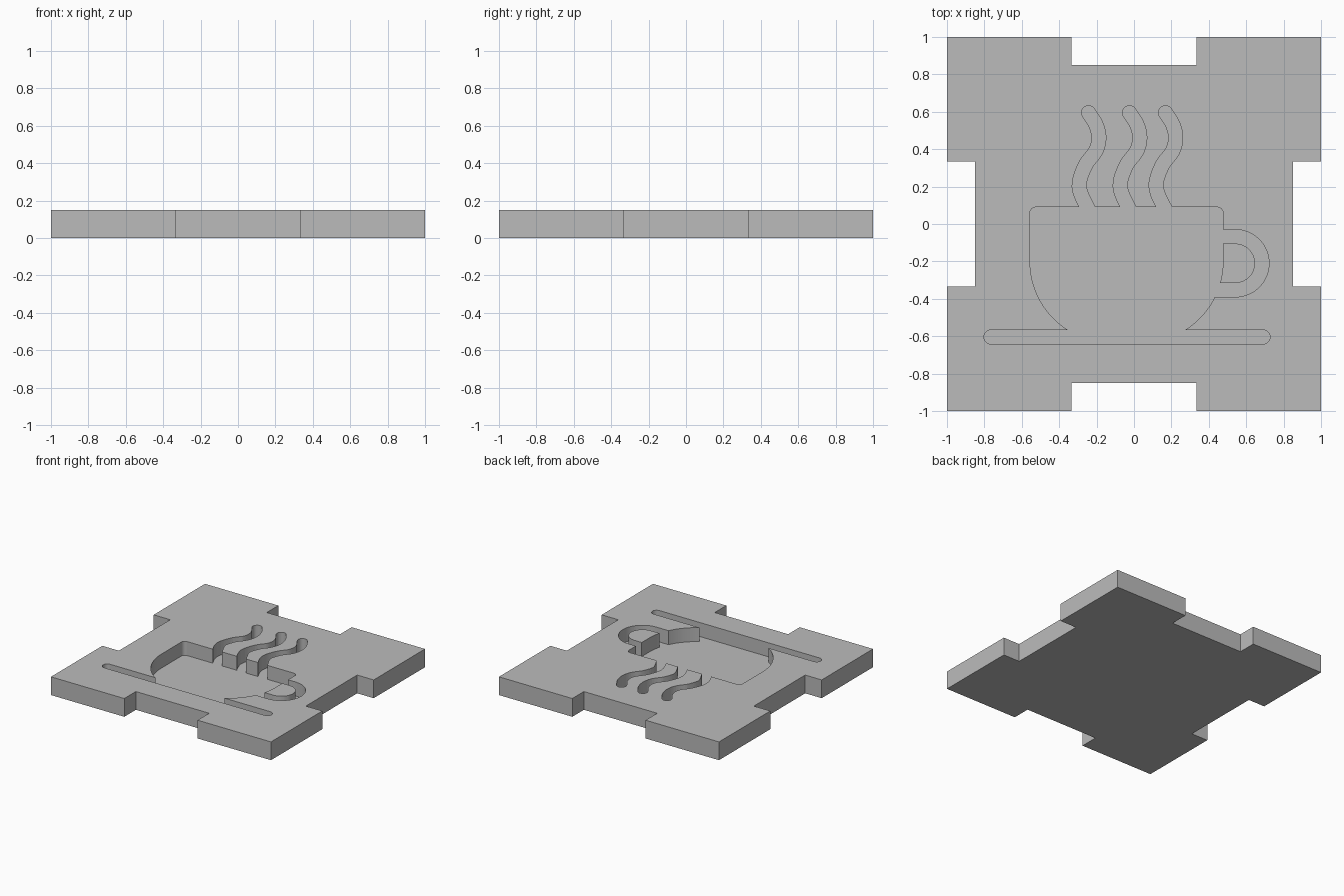
import bpy
import bmesh
from math import cos, sin, pi, atan2
from mathutils import Vector

THICK, FLOOR, ABOVE = 0.15, 0.035, 0.25
GROOVE = 0.075

if "Cube" in bpy.data.objects:
    bpy.data.objects.remove(bpy.data.objects["Cube"])

grey = bpy.data.materials.new("plain grey")
grey.use_nodes = True
grey.diffuse_color = (0.5, 0.5, 0.5, 1)
grey.node_tree.nodes["Principled BSDF"].inputs["Base Color"].default_value = (0.5, 0.5, 0.5, 1)


def prism(name, outline, z0, z1):
    """Extrude a flat outline into a solid."""
    bm = bmesh.new()
    face = bm.faces.new([bm.verts.new((p[0], p[1], z0)) for p in outline])
    ext = bmesh.ops.extrude_face_region(bm, geom=[face], use_keep_orig=True)
    top = [v for v in ext["geom"] if isinstance(v, bmesh.types.BMVert)]
    bmesh.ops.translate(bm, verts=top, vec=(0, 0, z1 - z0))
    bmesh.ops.recalc_face_normals(bm, faces=bm.faces)
    mesh = bpy.data.meshes.new(name)
    bm.to_mesh(mesh)
    bm.free()
    mesh.materials.append(grey)
    obj = bpy.data.objects.new(name, mesh)
    bpy.context.collection.objects.link(obj)
    return obj


def arc(cx, cy, r, a0, a1, n):
    """Points along a circular arc."""
    steps = [a0 + (a1 - a0) * i / n for i in range(n + 1)]
    return [Vector((cx + r * cos(a), cy + r * sin(a))) for a in steps]


def smooth_path(pts, n=6):
    """Catmull-Rom curve through the points."""
    pts = [Vector(p) for p in pts]
    ext = [2 * pts[0] - pts[1]] + pts + [2 * pts[-1] - pts[-2]]
    out = []
    for a, b, c, d in zip(ext, ext[1:], ext[2:], ext[3:]):
        for i in range(n):
            t = i / n
            out.append(0.5 * (2 * b + (c - a) * t + (2 * a - 5 * b + 4 * c - d) * t * t
                              + (3 * b - a - 3 * c + d) * t ** 3))
    return out + [pts[-1]]


def stroke(path, width, round_start=False, round_end=False):
    """Outline of a band of constant width along a path."""
    path = [Vector(p) for p in path]
    r = width / 2
    left, right = [], []
    for i, p in enumerate(path):
        d = (path[min(i + 1, len(path) - 1)] - path[max(i - 1, 0)]).normalized()
        side = Vector((-d.y, d.x)) * r
        left.append(p + side)
        right.append(p - side)

    def cap(p, side):
        a = atan2(side.y, side.x)
        return arc(p.x, p.y, r, a, a - pi, 14)[1:-1]

    end = cap(path[-1], left[-1] - path[-1]) if round_end else []
    start = cap(path[0], right[0] - path[0]) if round_start else []
    return left + end + right[::-1] + start


# Square plate with a notch in the middle of each side
quarter = [(-1, -1), (-1 / 3, -1), (-1 / 3, -0.85), (1 / 3, -0.85), (1 / 3, -1)]
outline = []
for k in range(4):
    c, s = round(cos(k * pi / 2)), round(sin(k * pi / 2))
    outline += [(x * c - y * s, x * s + y * c) for x, y in quarter]
plate = prism("engraved_plate", outline, 0, THICK)

# Cup body: rounded rim corners, sides curving in toward the saucer
mid, half, bowl = -0.04, 0.516, 0.433
right_side = arc(half - bowl, -0.2, bowl, -1.012, 0, 24) + arc(half - 0.03, 0.06, 0.03, 0, pi / 2, 6)
right_side = [Vector((right_side[0].x, -0.6))] + right_side
cup = [(mid + p.x, p.y) for p in right_side] + [(mid - p.x, p.y) for p in right_side[::-1]]

# Handle and saucer grooves
bend = arc(0.542, -0.21, 0.1425, pi / 2, -pi / 2, 32)
handle = stroke([(0.38, -0.0675)] + bend + [(0.38, -0.3525)], GROOVE)
saucer = stroke([(-0.765, -0.604), (0.69, -0.604)], GROOVE, True, True)

cutters = [("cup_recess", cup), ("saucer_recess", saucer), ("handle_recess", handle)]

# Three wavy steam grooves rising from the rim
wave = [(-0.21, 0.03), (-0.25, 0.09), (-0.293, 0.2), (-0.262, 0.31),
        (-0.205, 0.39), (-0.188, 0.46), (-0.203, 0.53), (-0.243, 0.595)]
for i, dx in enumerate((0, 0.219, 0.411)):
    path = smooth_path([(x + dx, y) for x, y in wave])
    cutters.append((f"steam_recess_{i + 1}", stroke(path, GROOVE, False, True)))

# Cut every recess to the same floor
bpy.context.view_layer.objects.active = plate
for name, shape in cutters:
    cutter = prism(name, shape, FLOOR, ABOVE)
    cutter.hide_render = True
    mod = plate.modifiers.new(name, "BOOLEAN")
    mod.operation = "DIFFERENCE"
    mod.solver = "EXACT"
    mod.object = cutter
    bpy.ops.object.modifier_apply(modifier=mod.name)
    bpy.data.objects.remove(cutter)

# Merge leftover coplanar seams on the recess floor
bm = bmesh.new()
bm.from_mesh(plate.data)
bmesh.ops.remove_doubles(bm, verts=bm.verts, dist=0.0001)
bmesh.ops.dissolve_limit(bm, angle_limit=0.005, verts=bm.verts, edges=bm.edges)
bm.to_mesh(plate.data)
bm.free()
